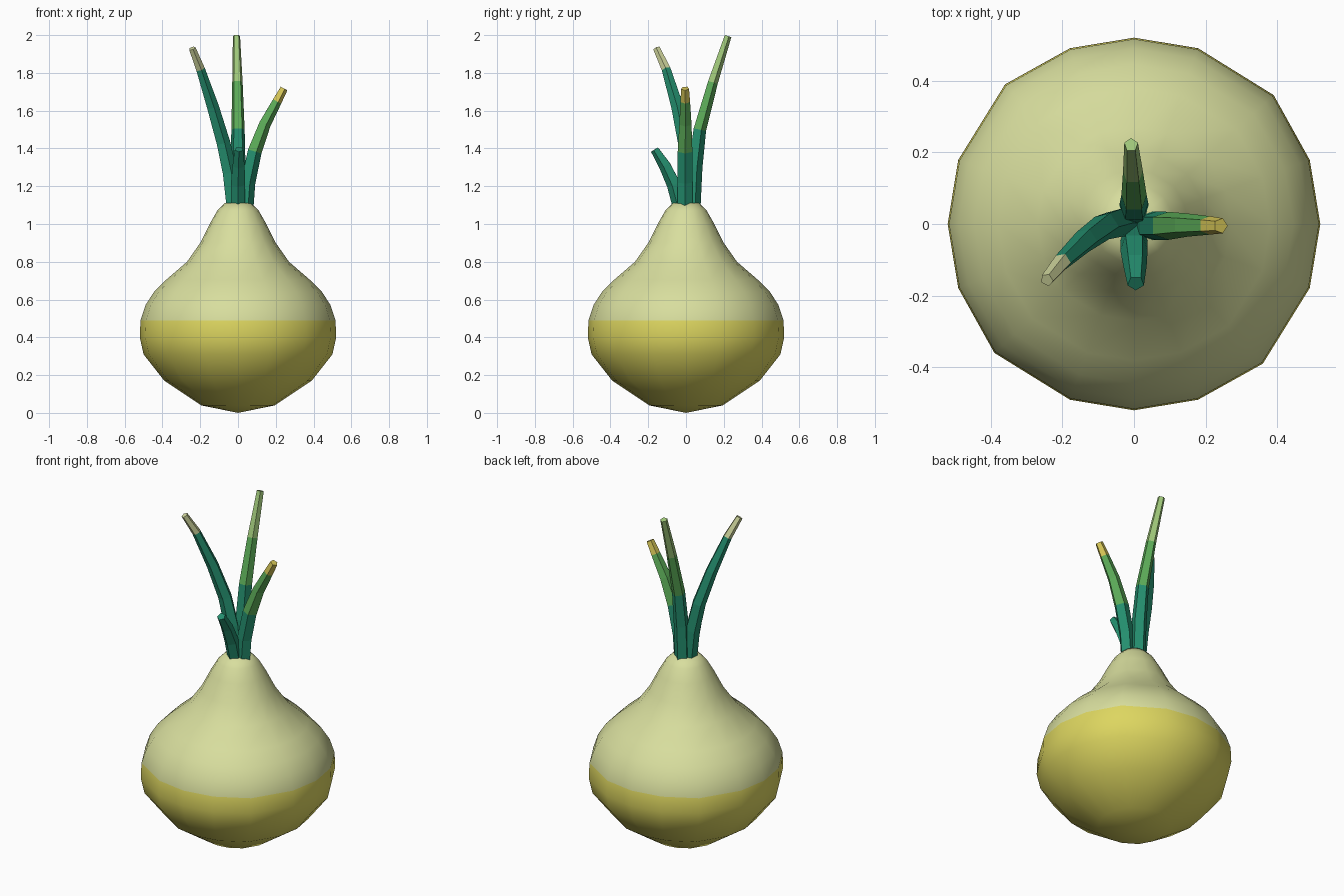
import bpy, bmesh, math
from mathutils import Vector

if "Cube" in bpy.data.objects:
    bpy.data.objects.remove(bpy.data.objects["Cube"])


def material(name, rgb):
    m = bpy.data.materials.new(name)
    lin = [((c / 255 + 0.055) / 1.055) ** 2.4 for c in rgb]
    m.diffuse_color = (*lin, 1)
    m.use_nodes = True
    m.node_tree.nodes["Principled BSDF"].inputs["Base Color"].default_value = m.diffuse_color
    return m


CREAM = material("cream skin", (216, 222, 158))
GOLD = material("golden skin", (221, 214, 96))
DARK = material("deep leaf green", (36, 142, 110))
MID = material("leaf green", (92, 172, 88))
LIGHT = material("pale leaf green", (160, 200, 122))
YELLOW = material("dry yellow tip", (216, 200, 88))
PALE = material("pale dry tip", (206, 212, 155))


def loft(name, rings, mats, ring_mats, smooth):
    """Skin a list of point rings; ring_mats gives a material per band."""
    bm = bmesh.new()
    loops = [[bm.verts.new(p) for p in r] for r in rings]
    n = len(loops[0])
    for k, (a, b) in enumerate(zip(loops, loops[1:])):
        for i in range(n):
            j = (i + 1) % n
            f = bm.faces.new((a[i], a[j], b[j], b[i]))
            f.material_index = ring_mats[k]
            f.smooth = smooth
    for loop, mi in ((loops[0], ring_mats[0]), (loops[-1], ring_mats[-1])):
        c = bm.verts.new(sum((v.co for v in loop), Vector()) / n)
        if smooth and loop is loops[0]:
            c.co.z = 0.0
        for i in range(n):
            f = bm.faces.new((loop[i], loop[(i + 1) % n], c))
            f.material_index = mi
            f.smooth = smooth
    bmesh.ops.recalc_face_normals(bm, faces=bm.faces)
    me = bpy.data.meshes.new(name)
    bm.to_mesh(me)
    bm.free()
    for m in mats:
        me.materials.append(m)
    ob = bpy.data.objects.new(name, me)
    bpy.context.collection.objects.link(ob)
    return ob


# Onion bulb: turned profile, gold below the waist and cream above
profile = [(0.195, 0.04), (0.39, 0.17), (0.50, 0.31), (0.52, 0.40), (0.516, 0.49),
           (0.49, 0.57), (0.445, 0.64), (0.38, 0.705), (0.27, 0.80), (0.20, 0.90),
           (0.15, 1.00), (0.11, 1.07), (0.07, 1.11)]
spokes = [(q * 90 + a, s) for q in range(4)
          for a, s in ((0, 1), (20, 1.004), (42.7, 1.02), (70, 1.004))]
rings = [[(r * s * math.cos(math.radians(a)), r * s * math.sin(math.radians(a)), z)
          for a, s in spokes] for r, z in profile]
bands = [0 if p[1] < 0.485 else 1 for p in profile[:-1]]
loft("bulb", rings, [GOLD, CREAM], bands, True)


# Leaves: five-sided tapering tubes swept along a bent path
def leaf(name, path, mats, bands, outward, sides=5):
    pts = [Vector(p[:3]) for p in path]
    rings = []
    for i, p in enumerate(pts):
        t = (pts[min(i + 1, len(pts) - 1)] - pts[max(i - 1, 0)]).normalized()
        u = Vector(outward)
        u = (u - t * u.dot(t)).normalized()
        v = t.cross(u)
        r = path[i][3]
        rings.append([p + r * (u * math.cos(w) + v * math.sin(w))
                      for w in (k * math.tau / sides for k in range(sides))])
    loft(name, rings, mats, bands, False)


leaf("back_leaf",
     [(0, 0.035, 1.09, .042), (0, 0.045, 1.30, .042), (0, 0.07, 1.50, .037),
      (-0.003, 0.14, 1.75, .029), (-0.008, 0.221, 1.995, .020)],
     [DARK, MID, LIGHT], [0, 0, 1, 2], (0, 1, 0))
leaf("right_leaf",
     [(0.04, -0.005, 1.09, .042), (0.05, -0.005, 1.22, .042), (0.085, -0.005, 1.385, .041),
      (0.14, -0.003, 1.53, .034), (0.205, -0.004, 1.65, .027), (0.242, -0.005, 1.718, .022)],
     [DARK, MID, YELLOW], [0, 0, 1, 1, 2], (1, 0, 0))
leaf("left_leaf",
     [(-0.025, 0.005, 1.09, .042), (-0.045, 0.005, 1.27, .042), (-0.08, -0.005, 1.43, .039),
      (-0.135, -0.045, 1.62, .034), (-0.20, -0.105, 1.82, .025), (-0.243, -0.156, 1.93, .019)],
     [DARK, PALE], [0, 0, 0, 0, 1], (-0.84, -0.54, 0))
leaf("front_leaf",
     [(0, -0.03, 1.09, .040), (0, -0.062, 1.21, .040), (0.003, -0.11, 1.31, .034),
      (0.005, -0.165, 1.395, .024)],
     [DARK], [0, 0, 0], (0, -1, 0))
